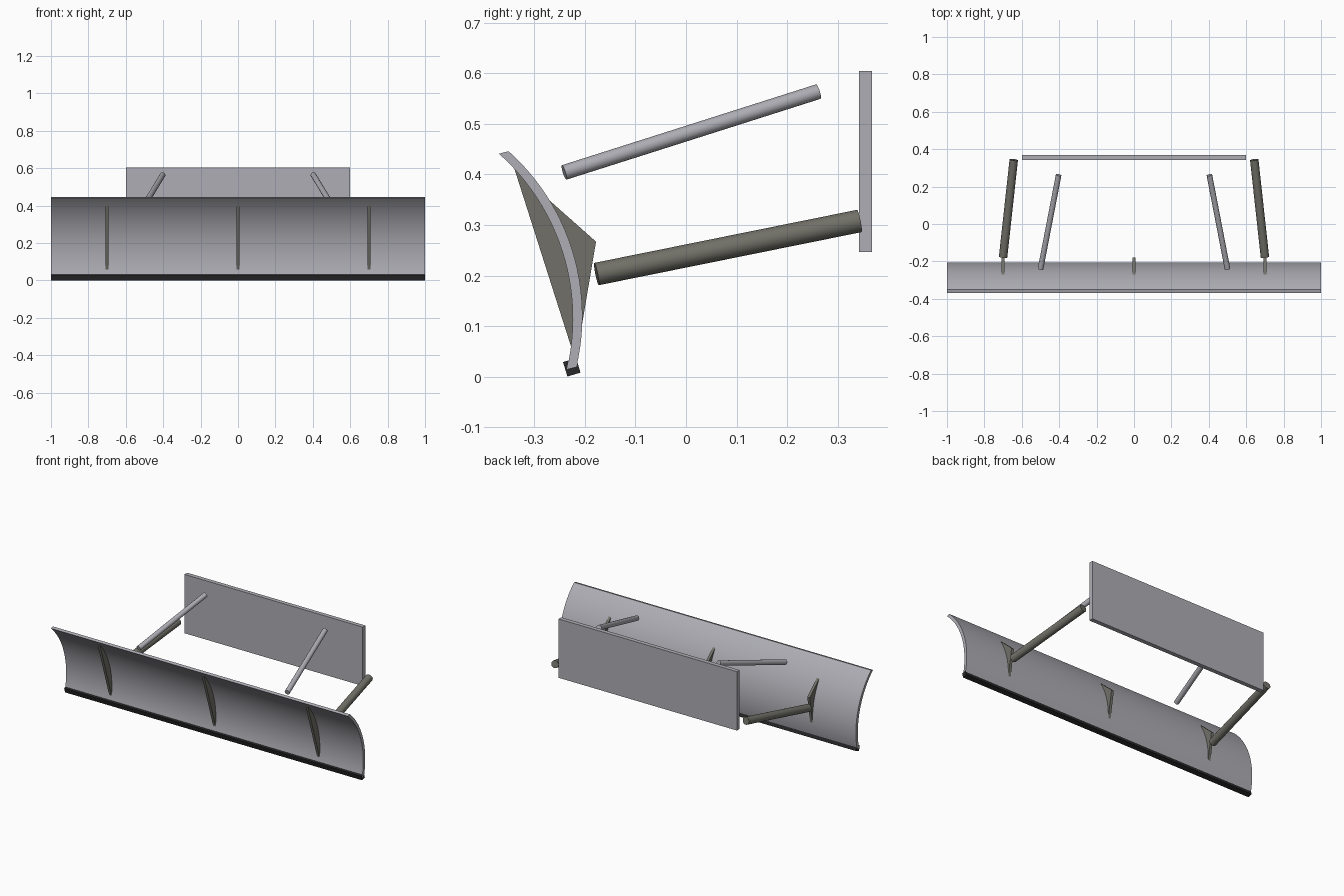
import bpy, bmesh, math
from mathutils import Vector

cube = bpy.data.objects.get("Cube")
if cube:
    bpy.data.objects.remove(cube, do_unlink=True)


def material(name, rgb):
    m = bpy.data.materials.new(name)
    m.use_nodes = True
    m.diffuse_color = (*rgb, 1)
    m.node_tree.nodes["Principled BSDF"].inputs["Base Color"].default_value = (*rgb, 1)
    return m


steel = material("light steel", (0.42, 0.42, 0.46))
iron = material("dark warm grey", (0.165, 0.162, 0.138))
black = material("black rubber", (0.022, 0.022, 0.024))


def finish(obj, name, mat, smooth=False):
    obj.name = name
    obj.data.materials.append(mat)
    if smooth:
        bpy.ops.object.select_all(action="DESELECT")
        obj.select_set(True)
        bpy.context.view_layer.objects.active = obj
        bpy.ops.object.shade_smooth_by_angle(angle=math.radians(35))
    return obj


def extrude_x(name, profile, x0, x1, mat, smooth=False):
    """Extrude a closed (y, z) profile along x."""
    bm = bmesh.new()
    face = bm.faces.new([bm.verts.new((x0, y, z)) for y, z in profile])
    ext = bmesh.ops.extrude_face_region(bm, geom=[face])
    verts = [v for v in ext["geom"] if isinstance(v, bmesh.types.BMVert)]
    bmesh.ops.translate(bm, verts=verts, vec=(x1 - x0, 0, 0))
    bmesh.ops.recalc_face_normals(bm, faces=bm.faces)
    mesh = bpy.data.meshes.new(name)
    bm.to_mesh(mesh)
    bm.free()
    obj = bpy.data.objects.new(name, mesh)
    bpy.context.collection.objects.link(obj)
    return finish(obj, name, mat, smooth)


def box(name, center, size, mat, tilt=0):
    bpy.ops.mesh.primitive_cube_add(size=1, location=center, rotation=(tilt, 0, 0))
    obj = bpy.context.object
    obj.scale = size
    return finish(obj, name, mat)


def rod(name, a, b, radius, mat):
    a, b = Vector(a), Vector(b)
    bpy.ops.mesh.primitive_cylinder_add(vertices=16, radius=radius,
                                        depth=(b - a).length, location=(a + b) / 2)
    obj = bpy.context.object
    obj.rotation_euler = (b - a).to_track_quat("Z", "Y").to_euler()
    return finish(obj, name, mat, True)


# Curved blade: circular arc with its thickness along one tilted direction
R, CY, CZ, STEPS = 0.437, -0.642, 0.12, 24
start, end = math.asin(-0.1 / R), math.asin(0.326 / R)
back = []
for i in range(STEPS + 1):
    t = start + (end - start) * i / STEPS
    back.append((CY + R * math.cos(t), CZ + R * math.sin(t)))
front = [(y - 0.019, z - 0.005) for y, z in reversed(back)]
extrude_x("blade", back + front, -1, 1, steel, True)

# Cutting edge along the bottom
box("cutting_edge", (0, -0.226, 0.0185), (2, 0.027, 0.03), black, math.radians(17))

# Triangular ribs through the blade
rib = [(-0.339, 0.41), (-0.178, 0.267), (-0.218, 0.03)]
for name, x in (("right_rib", -0.7), ("centre_rib", 0), ("left_rib", 0.7)):
    extrude_x(name, rib, x - 0.008, x + 0.008, iron)

# Push arms and upper rods on both sides
for side, s in (("left", 1), ("right", -1)):
    rod(side + "_push_arm", (s * 0.7, -0.177, 0.203), (s * 0.643, 0.343, 0.308), 0.0225, iron)
    rod(side + "_upper_rod", (s * 0.5, -0.241, 0.404), (s * 0.403, 0.262, 0.564), 0.015, steel)

# Rear mounting plate
box("mounting_plate", (0, 0.355, 0.426), (1.2, 0.026, 0.358), steel)
